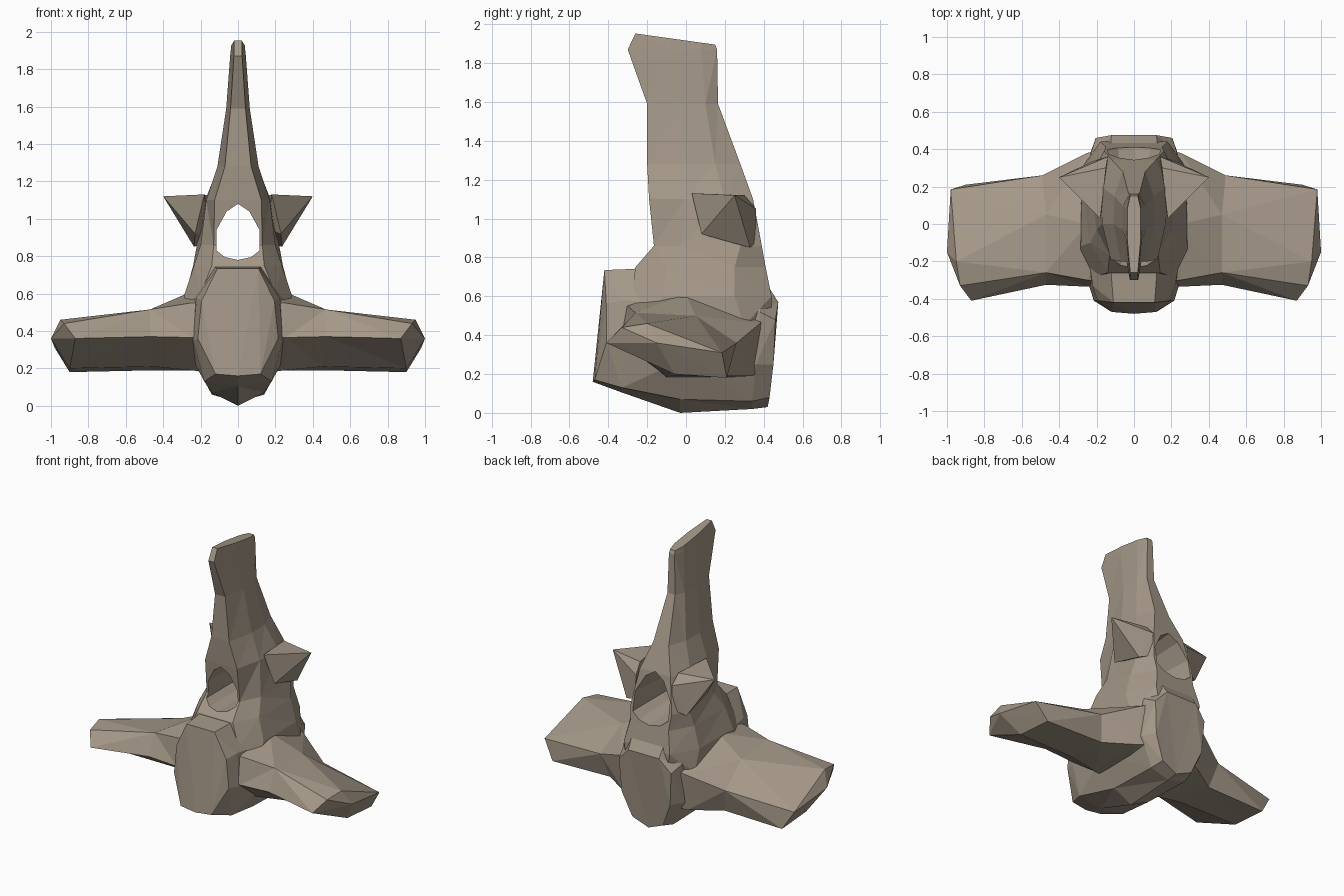
import bpy, bmesh
from mathutils import Vector

if "Cube" in bpy.data.objects:
    bpy.data.objects.remove(bpy.data.objects["Cube"])

bone = bpy.data.materials.new("bone")
bone.diffuse_color = (0.37, 0.31, 0.245, 1)
bone.use_nodes = True
bone.node_tree.nodes["Principled BSDF"].inputs["Base Color"].default_value = bone.diffuse_color


def finish(name, bm):
    bmesh.ops.recalc_face_normals(bm, faces=bm.faces)
    me = bpy.data.meshes.new(name)
    bm.to_mesh(me)
    bm.free()
    me.materials.append(bone)
    ob = bpy.data.objects.new(name, me)
    bpy.context.collection.objects.link(ob)
    return ob


def loft(name, rings, tip=None):
    """Skin a list of equal-length point rings, flat caps or a fan to tip."""
    bm = bmesh.new()
    vs = [[bm.verts.new(p) for p in r] for r in rings]
    n = len(vs[0])
    for a, b in zip(vs, vs[1:]):
        for i in range(n):
            j = (i + 1) % n
            bm.faces.new((a[i], a[j], b[j], b[i]))
    bm.faces.new(vs[0])
    if tip:
        t = bm.verts.new(tip)
        for i in range(n):
            bm.faces.new((vs[-1][i], vs[-1][(i + 1) % n], t))
    else:
        bm.faces.new(vs[-1])
    bmesh.ops.triangulate(bm, faces=bm.faces[:])
    return finish(name, bm)


def hull(name, pts):
    bm = bmesh.new()
    for p in pts:
        bm.verts.new(p)
    bmesh.ops.convex_hull(bm, input=bm.verts[:])
    return finish(name, bm)


def both(half):
    """Mirror a half outline (top to bottom) across x = 0."""
    return half + [(-x, y, z) for x, y, z in reversed(half) if x > 0.001]


# vertebral body, front to back
loft("vertebral_body", [
    both([(.11, -.42, .735), (.195, -.41, .56), (.215, -.41, .36), (.12, -.47, .17), (0, -.48, .16)]),
    both([(.12, -.29, .74), (.22, -.33, .58), (.24, -.33, .35), (.18, -.33, .13), (0, -.33, .105)]),
    both([(.13, 0, .76), (.27, 0, .56), (.26, 0, .28), (.14, -.03, .07), (0, -.03, 0)]),
    both([(.13, .38, .72), (.23, .38, .52), (.24, .36, .25), (.14, .34, .06), (0, .34, .02)]),
    both([(.12, .475, .57), (.205, .46, .48), (.19, .45, .25), (.12, .43, .08), (0, .42, .03)]),
])

# neural arch and spine: z, front (x, y), side front, side back, back
levels = [
    (.45, (.18, -.30), (.29, -.22), (.28, .30), (.15, .44)),
    (.60, (.20, -.28), (.285, -.12), (.28, .25), (.18, .44)),
    (.75, (.14, -.26), (.235, -.10), (.24, .25), (.15, .41)),
    (.86, (.13, -.165), (.20, -.03), (.22, .28), (.16, .39)),
    (1.10, (.125, -.19), (.17, 0), (.175, .20), (.12, .345)),
    (1.28, (.07, -.20), (.11, 0), (.105, .15), (.06, .28)),
    (1.59, (.04, -.20), (.063, -.03), (.06, .10), (.03, .165)),
    (1.87, (.022, -.30), (.042, -.08), (.04, .08), (.022, .16)),
    (1.93, (.02, -.26), (.036, -.08), (.036, .08), (.02, .15)),
]
rings = []
for z, *half in levels:
    # the top slopes down to the back
    rings.append(both([(x, y, z - (y + .1) * .14 if z > 1.9 else z) for x, y in half]))
arch = loft("neural_arch_and_spine", rings)

# canal through the arch, flaring towards the back
outline = [(0, 1.08), (.06, 1.04), (.115, .94), (.115, .83), (.07, .795), (0, .78),
           (-.07, .795), (-.115, .83), (-.115, .94), (-.06, 1.04)]
cutter = loft("canal_cutter", [
    [(x * s, y, .92 + (z - .92) * s) for x, z in outline]
    for y, s in ((-.6, 1.0), (.1, 1.0), (.6, 1.35))])
cutter.hide_render = True
cutter.hide_viewport = True
cut = arch.modifiers.new("canal", 'BOOLEAN')
cut.operation = 'DIFFERENCE'
cut.solver = 'EXACT'
cut.object = cutter

for s, side in ((1, "right"), (-1, "left")):
    # transverse process: sloping slab, root to tip
    wing = [
        [(.10, -.34, .36), (.10, -.32, .55), (.10, 0, .66), (.10, .42, .52), (.10, .40, .22), (.10, -.10, .17)],
        [(.25, -.335, .365), (.25, -.30, .55), (.25, 0, .61), (.25, .38, .46), (.25, .34, .19), (.25, -.10, .19)],
        [(.47, -.325, .37), (.47, -.26, .515), (.47, .05, .50), (.49, .26, .36), (.45, .21, .19), (.45, -.08, .21)],
        [(.87, -.41, .36), (.93, -.33, .44), (.95, -.20, .46), (.98, .185, .31), (.90, .21, .18), (.90, -.06, .20)],
    ]
    loft(side + "_transverse_process",
         [[(x * s, y, z) for x, y, z in r] for r in wing], (1.0 * s, -.15, .36))
    # articular process: pointed spur beside the canal
    spur = [(.40, .25, 1.12), (.18, .03, 1.13), (.14, .36, 1.05), (.15, .30, 1.12),
            (.235, .33, .85), (.23, .08, .92), (.16, .15, .95), (.15, .36, .88)]
    hull(side + "_articular_process", [Vector((x * s, y, z)) for x, y, z in spur])
